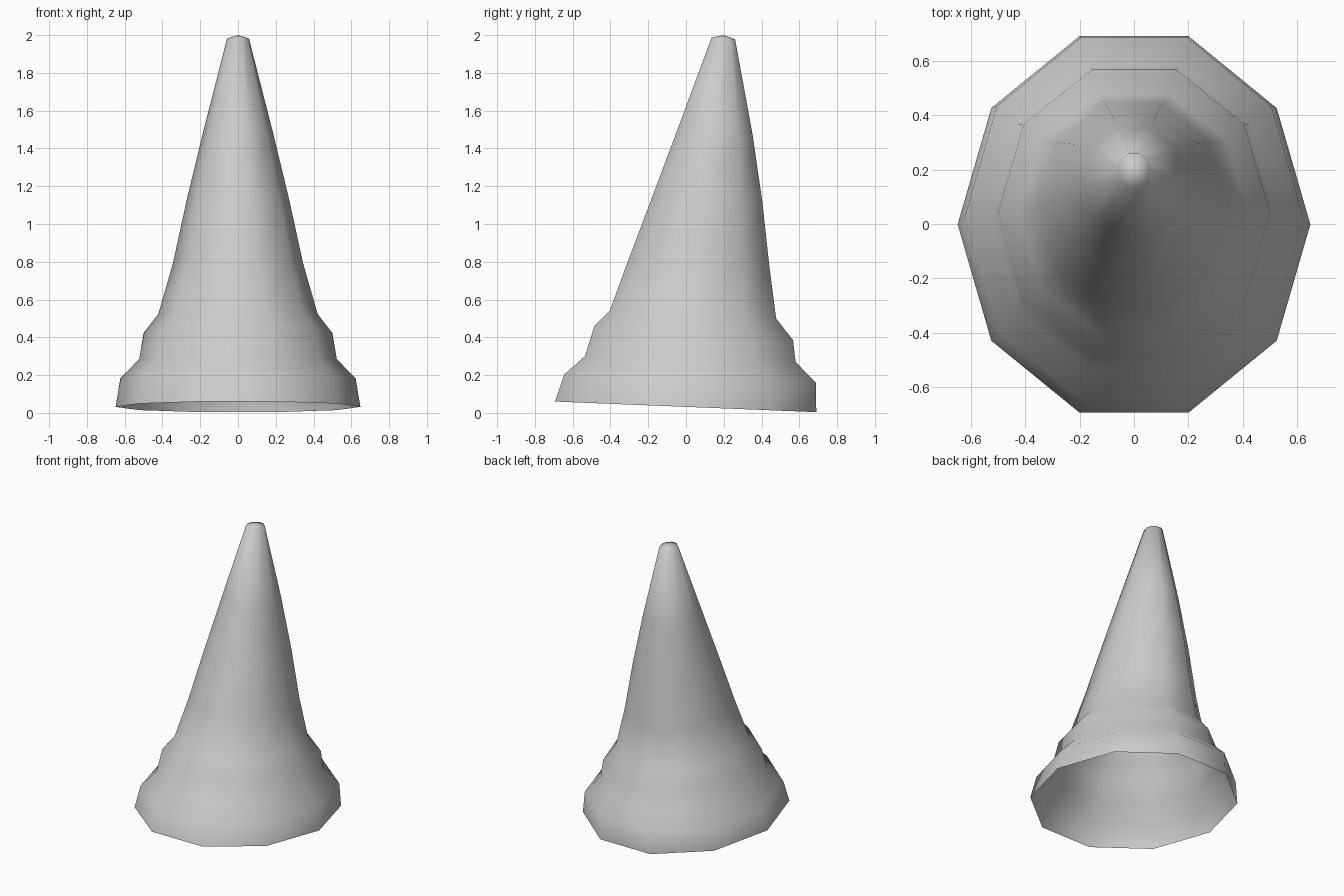
import bpy, bmesh
from math import sin, cos, pi

if "Cube" in bpy.data.objects:
    bpy.data.objects.remove(bpy.data.objects["Cube"])

SIDES = 10
FLAT = sin(2 * pi / 5)  # front and back edges lie at this share of the y radius

# Rings from brim to tip: half width x, front y, front z, back y, back z
RINGS = [
    (0.648, -0.693, 0.060, 0.690, 0.004),
    (0.623, -0.645, 0.203, 0.687, 0.160),
    (0.523, -0.535, 0.300, 0.580, 0.270),
    (0.500, -0.485, 0.460, 0.567, 0.385),
    (0.422, -0.402, 0.545, 0.477, 0.500),
    (0.345, -0.305, 0.810, 0.442, 0.770),
    (0.272, -0.180, 1.140, 0.405, 1.110),
    (0.185, -0.045, 1.500, 0.353, 1.470),
    (0.058, 0.135, 1.986, 0.260, 1.978),
]

bm = bmesh.new()


def add_ring(half_x, fy, fz, by, bz):
    """Tilted ten-sided ring through its front and back edges."""
    cy, cz = (fy + by) / 2, (fz + bz) / 2
    ry, rz = (by - fy) / 2 / FLAT, (bz - fz) / 2 / FLAT
    angles = [2 * pi * i / SIDES for i in range(SIDES)]
    return [bm.verts.new((half_x * cos(a), cy + ry * sin(a), cz + rz * sin(a)))
            for a in angles]


# Leaning cone wall with two stepped folds, open underneath
rings = [add_ring(*r) for r in RINGS]
for low, high in zip(rings, rings[1:]):
    for i in range(SIDES):
        j = (i + 1) % SIDES
        bm.faces.new((low[i], low[j], high[j], high[i]))

# Low domed tip
apex = bm.verts.new((0, 0.197, 2.0))
for i in range(SIDES):
    bm.faces.new((rings[-1][i], rings[-1][(i + 1) % SIDES], apex))

for face in bm.faces:
    face.smooth = True
mesh = bpy.data.meshes.new("stepped_cone")
bm.to_mesh(mesh)
bm.free()
bpy.context.collection.objects.link(bpy.data.objects.new("stepped_cone", mesh))
